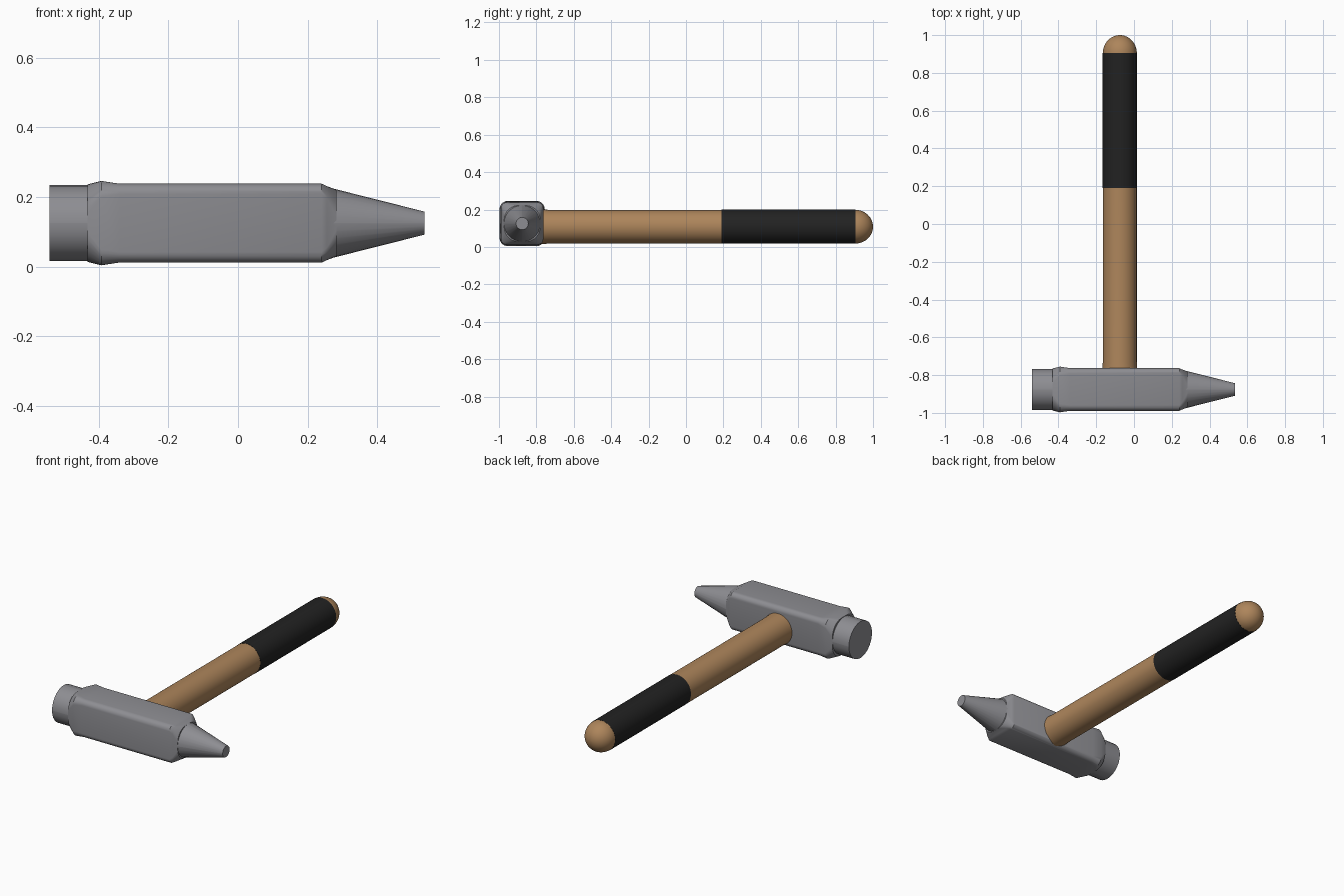
import bpy, bmesh, math
from mathutils import Vector

if "Cube" in bpy.data.objects:
    bpy.data.objects.remove(bpy.data.objects["Cube"])


def material(name, rgb):
    m = bpy.data.materials.new(name)
    m.diffuse_color = (*rgb, 1)
    m.use_nodes = True
    m.node_tree.nodes["Principled BSDF"].inputs["Base Color"].default_value = m.diffuse_color
    return m


steel = material("grey steel", (0.27, 0.27, 0.29))
wood = material("brown wood", (0.42, 0.235, 0.105))
rubber = material("black rubber", (0.016, 0.016, 0.016))


def loft(name, rings, mat, angle=30):
    """Skin a list of point rings and close both ends."""
    bm = bmesh.new()
    loops = [[bm.verts.new(p) for p in ring] for ring in rings]
    n = len(loops[0])
    for a, b in zip(loops, loops[1:]):
        for i in range(n):
            j = (i + 1) % n
            bm.faces.new((a[i], a[j], b[j], b[i]))
    bm.faces.new(loops[0])
    bm.faces.new(loops[-1])
    bmesh.ops.recalc_face_normals(bm, faces=bm.faces)
    mesh = bpy.data.meshes.new(name)
    bm.to_mesh(mesh)
    bm.free()
    mesh.materials.append(mat)
    obj = bpy.data.objects.new(name, mesh)
    bpy.context.collection.objects.link(obj)
    bpy.context.view_layer.objects.active = obj
    obj.select_set(True)
    bpy.ops.object.shade_smooth_by_angle(angle=math.radians(angle))
    obj.select_set(False)
    return obj


HEAD_Y, HEAD_Z = -0.876, 0.125


def head_ring(x, half, corner):
    """Rounded square across the head; corner == half gives a circle."""
    pts, steps = [], 8
    for q in range(4):
        mid = math.pi / 4 + q * math.pi / 2
        cy = math.copysign(half - corner, math.cos(mid))
        cz = math.copysign(half - corner, math.sin(mid))
        for s in range(steps):
            a = (q + (s + 0.01) / (steps - 0.98)) * math.pi / 2
            pts.append(Vector((x, HEAD_Y + cy + corner * math.cos(a),
                               HEAD_Z + cz + corner * math.sin(a))))
    return pts


def handle_ring(y, r, n=48):
    return [Vector((-0.075 + r * math.cos(2 * math.pi * i / n), y,
                    0.108 + r * math.sin(2 * math.pi * i / n))) for i in range(n)]


# Head: squared body with chamfered, slightly flared ends
loft("head_body", [head_ring(*s) for s in (
    (-0.432, 0.111, 0.085), (-0.392, 0.121, 0.045), (-0.34, 0.113, 0.03),
    (0.24, 0.113, 0.03), (0.255, 0.106, 0.036), (0.282, 0.096, 0.075))], steel)

# Round striking face and tapered peen
loft("striking_face", [head_ring(-0.54, 0.109, 0.1089), head_ring(-0.40, 0.109, 0.1089)], steel)
loft("tapered_peen", [head_ring(0.23, 0.11, 0.1099), head_ring(0.535, 0.033, 0.0329)], steel)

# Handle shaft, rubber grip and domed end
loft("handle_shaft", [handle_ring(-0.80, 0.093), handle_ring(-0.76, 0.092),
                      handle_ring(-0.73, 0.09), handle_ring(0.19, 0.09)], wood)
loft("handle_grip", [handle_ring(0.19, 0.091), handle_ring(0.905, 0.091)], rubber)
dome = [(0.905 + 0.095 * math.sin(t), 0.09 * math.cos(t))
        for t in (i / 12 * math.pi / 2 for i in range(12))]
dome.append((1.0, 0.001))
loft("handle_end", [handle_ring(y, r) for y, r in dome], wood)
